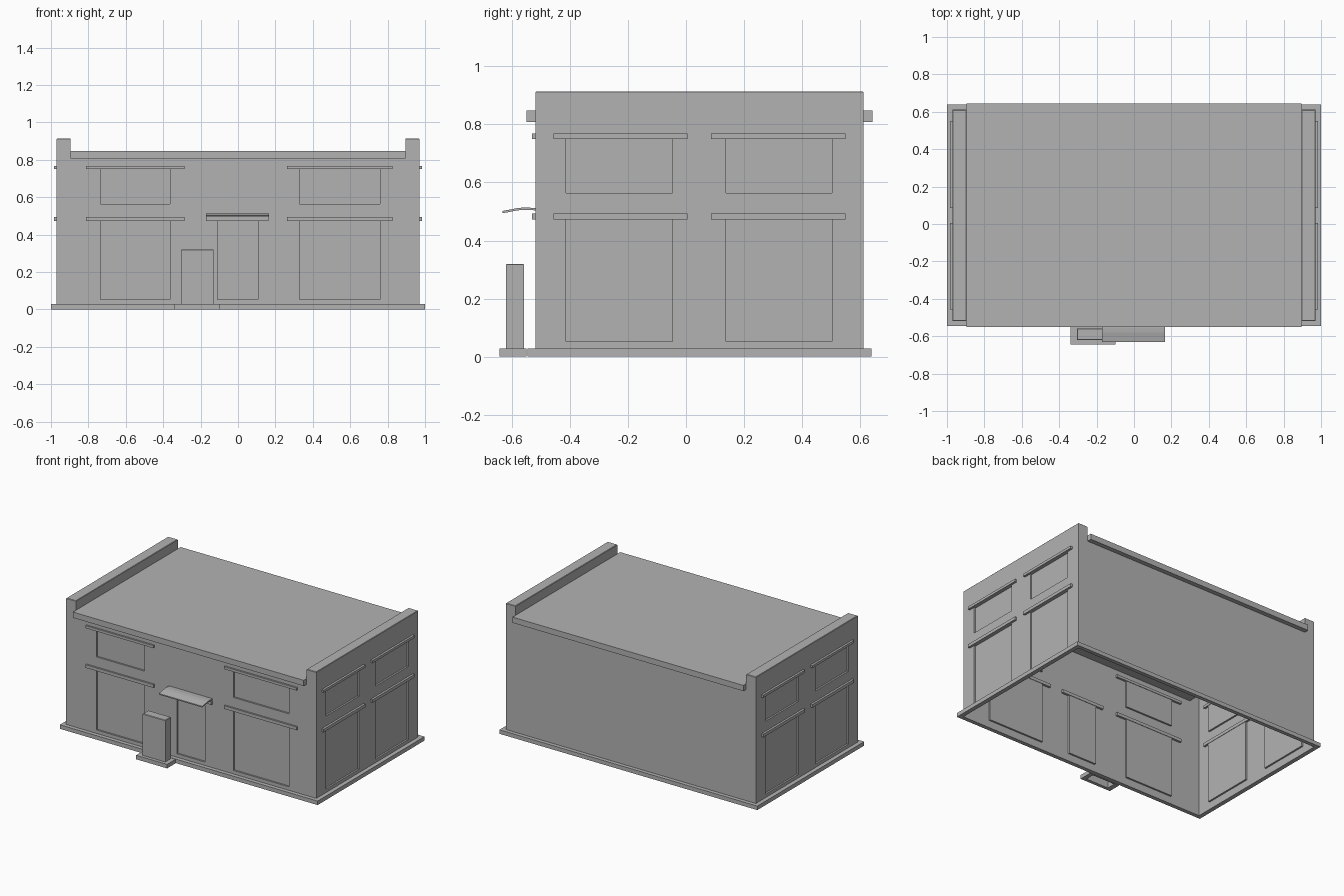
import bpy, bmesh

if "Cube" in bpy.data.objects:
    bpy.data.objects.remove(bpy.data.objects["Cube"])

X, YF, YB = 0.97, -0.518, 0.611     # wall planes
DEPTH = 0.012                       # window recess

grey = bpy.data.materials.new("dark_grey")
grey.diffuse_color = (0.45, 0.45, 0.45, 1)
grey.use_nodes = True
grey.node_tree.nodes["Principled BSDF"].inputs["Base Color"].default_value = grey.diffuse_color


def finish(name, bm):
    bmesh.ops.recalc_face_normals(bm, faces=bm.faces)
    me = bpy.data.meshes.new(name)
    bm.to_mesh(me)
    bm.free()
    me.materials.append(grey)
    ob = bpy.data.objects.new(name, me)
    bpy.context.collection.objects.link(ob)
    return ob


def add_box(bm, x0, x1, y0, y1, z0, z1):
    vs = bmesh.ops.create_cube(bm, size=1)["verts"]
    for v in vs:
        v.co.x = x0 if v.co.x < 0 else x1
        v.co.y = y0 if v.co.y < 0 else y1
        v.co.z = z0 if v.co.z < 0 else z1


def box(name, *dims):
    bm = bmesh.new()
    add_box(bm, *dims)
    return finish(name, bm)


def prism(name, pts, axis, a, b):
    """Extrude a profile: axis 'y' takes (x, z) points, axis 'x' takes (y, z)."""
    bm = bmesh.new()
    place = (lambda p, t: (p[0], t, p[1])) if axis == "y" else (lambda p, t: (t, p[0], p[1]))
    f = bm.faces.new([bm.verts.new(place(p, a)) for p in pts])
    r = bmesh.ops.extrude_face_region(bm, geom=[f])
    for v in r["geom"]:
        if isinstance(v, bmesh.types.BMVert):
            setattr(v.co, axis, b)
    return finish(name, bm)


def ring(name, outer, inner, z0, z1):
    """Rectangular frame around a wall, open in the middle; rects are x0, x1, y0, y1."""
    bm = bmesh.new()

    def loop(r, z):
        return [bm.verts.new((x, y, z)) for x, y in
                ((r[0], r[2]), (r[1], r[2]), (r[1], r[3]), (r[0], r[3]))]
    loops = [loop(inner, z0), loop(outer, z0), loop(outer, z1), loop(inner, z1)]
    for a, b in zip(loops, loops[1:]):
        for i in range(4):
            j = (i + 1) % 4
            bm.faces.new((a[i], a[j], b[j], b[i]))
    return finish(name, bm)


def open_bottom_and_ease_top(ob, top):
    """Delete the underside and put a tiny bevel on the top edges."""
    bm = bmesh.new()
    bm.from_mesh(ob.data)
    low = [f for f in bm.faces if f.normal.z < -0.9 and f.calc_center_median().z < 0.001]
    bmesh.ops.delete(bm, geom=low, context="FACES_ONLY")
    edges = [e for e in bm.edges if all(abs(v.co.z - top) < 1e-4 for v in e.verts)]
    bmesh.ops.bevel(bm, geom=edges, offset=0.003, segments=1, affect="EDGES")
    bm.to_mesh(ob.data)
    bm.free()


# hollow walls with raised end parapets
P = 0.895
walls = prism("walls", [(-X, 0), (X, 0), (X, 0.914), (P, 0.914), (P, 0.83),
                        (-P, 0.83), (-P, 0.914), (-X, 0.914)], "y", YF, YB)

# openings: (start, end, ledge start, ledge end)
front = [(-0.736, -0.364, -0.813, -0.285), (0.328, 0.76, 0.263, 0.826)]
door = (-0.11, 0.107, -0.17, 0.163)
side = [(-0.413, -0.047, -0.457, 0.005), (0.138, 0.502, 0.086, 0.55)]
LOW, HIGH = (0.052, 0.484, 0.472, 0.494), (0.564, 0.758, 0.75, 0.768)

cut = bmesh.new()
for z in (LOW, HIGH):
    for o in front + ([door] if z is LOW else []):
        add_box(cut, o[0], o[1], YF - 0.05, YF + DEPTH, z[0], z[1])
        box("front_ledge", o[2], o[3], YF - 0.012, YF + 0.015, z[2], z[3])
    for o in side:
        for s in (-1, 1):
            xa, xb = sorted((s * (X + 0.05), s * (X - DEPTH)))
            add_box(cut, xa, xb, o[0], o[1], z[0], z[1])
            xa, xb = sorted((s * (X + 0.015), s * (X - 0.015)))
            box("side_ledge", xa, xb, o[2], o[3], z[2], z[3])
cutter = finish("opening_cutter", cut)

# recess the windows and door, then open the underside
mod = walls.modifiers.new("recess", "BOOLEAN")
mod.object = cutter
mod.solver = "EXACT"
bpy.context.view_layer.objects.active = walls
bpy.ops.object.modifier_apply(modifier=mod.name)
bpy.data.objects.remove(cutter)
open_bottom_and_ease_top(walls, 0.914)

# roof slab and plinth
box("roof_slab", -P, P, -0.55, 0.643, 0.808, 0.848)
ring("plinth", (-1, 1, -0.546, 0.638), (-X, X, YF, YB), 0, 0.028)

# curved canopy over the door
top = [(YF, 0.512), (-0.555, 0.514), (-0.58, 0.512), (-0.605, 0.507), (-0.632, 0.502)]
under = [(y, z - 0.008) for y, z in reversed(top)]
prism("door_canopy", top + under, "x", -0.171, 0.166)

# free-standing block on its own plinth
block = box("front_block", -0.305, -0.13, -0.62, -0.558, 0, 0.32)
open_bottom_and_ease_top(block, 0.32)
ring("block_plinth", (-0.34, -0.1, -0.643, -0.55), (-0.305, -0.13, -0.62, -0.558), 0, 0.028)
